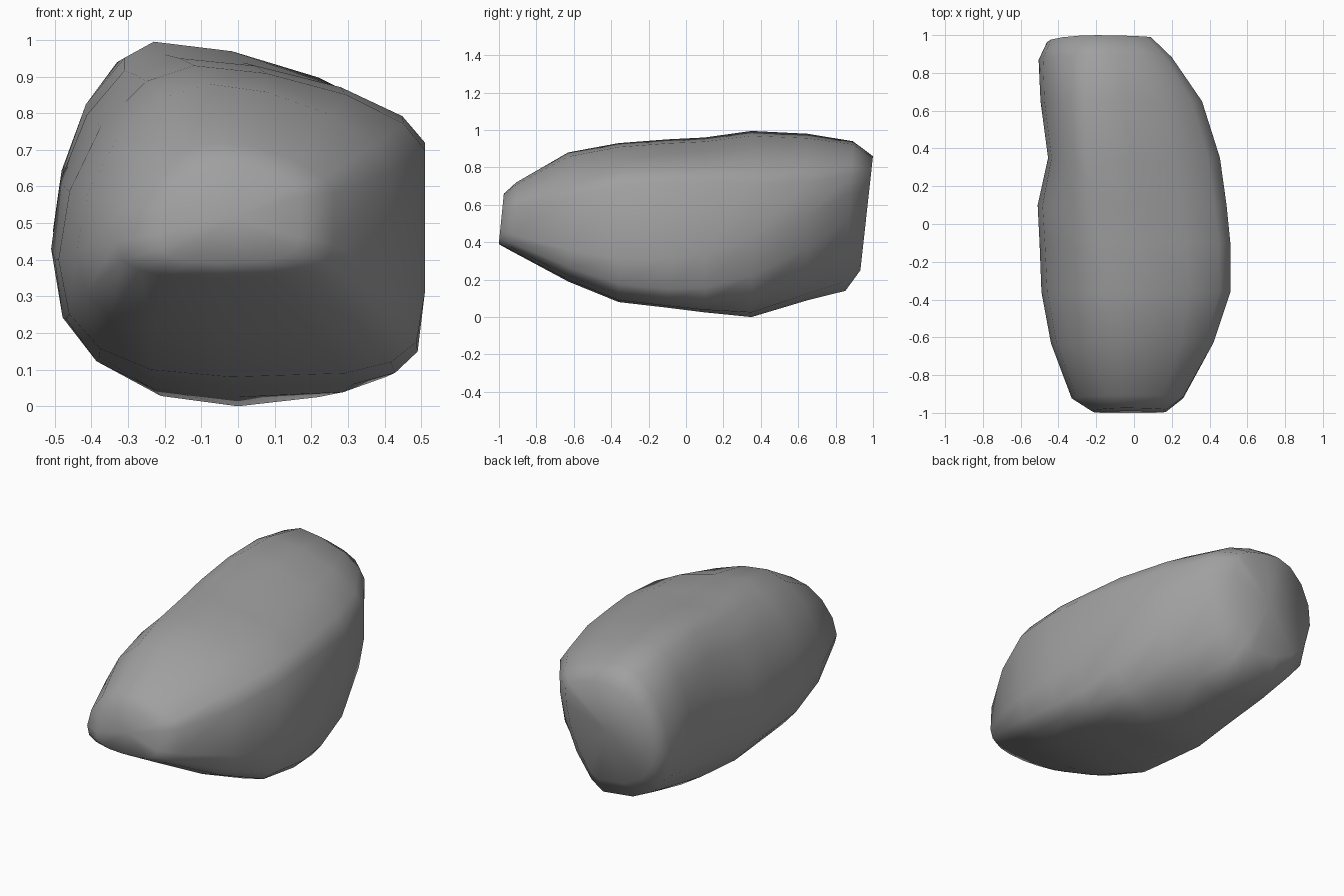
import bpy, bmesh
from math import cos, sin, pi

# Cross-sections from front to back:
# y, lean, left x, right x, bottom z, top z, bottom x, top x, left z,
# right side lower z, right side upper z, lower-left and lower-right squareness
SECTIONS = [
    (-0.99, 0.10, -0.22, 0.17, 0.39, 0.66, -0.05, -0.05, 0.47, 0.46, 0.57, 2.8, 2.6),
    (-0.92, 0.06, -0.33, 0.26, 0.35, 0.72, -0.06, -0.05, 0.45, 0.44, 0.58, 2.8, 2.8),
    (-0.63, 0.00, -0.44, 0.42, 0.19, 0.88, -0.04, -0.08, 0.42, 0.36, 0.64, 2.6, 3.2),
    (-0.36, 0.00, -0.49, 0.51, 0.08, 0.93, -0.02, -0.12, 0.40, 0.31, 0.70, 2.5, 3.6),
    (-0.10, 0.00, -0.50, 0.51, 0.05, 0.95, 0.00, -0.16, 0.40, 0.31, 0.72, 2.5, 4.0),
    (0.10, 0.00, -0.51, 0.49, 0.025, 0.96, 0.00, -0.20, 0.43, 0.34, 0.72, 2.5, 3.6),
    (0.35, 0.00, -0.455, 0.455, 0.00, 0.995, 0.00, -0.23, 0.46, 0.42, 0.71, 2.5, 2.6),
    (0.65, 0.00, -0.495, 0.36, 0.09, 0.98, -0.06, -0.24, 0.48, 0.54, 0.72, 2.4, 2.0),
    (0.87, 0.05, -0.505, 0.20, 0.14, 0.94, -0.06, -0.22, 0.48, 0.66, 0.76, 2.3, 1.5),
    (0.96, 0.11, -0.46, 0.09, 0.25, 0.86, -0.08, -0.20, 0.54, 0.66, 0.76, 2.3, 1.6),
]


def ring_points(y, lean, xl, xr, zb, zt, xb, xt, zl, zlow, zup, nl, nr):
    """Four superellipse quarters plus a straight right side make one outline."""
    quarters = [(xt, zup, xr - xt, zt - zup, 1.65),
                (xt, zl, xl - xt, zt - zl, 1.85),
                (xb, zl, xl - xb, zb - zl, nl),
                (xb, zlow, xr - xb, zb - zlow, nr)]
    for i in range(17):
        a = pi / 2 * (i / 4)
        cx, cz, rx, rz, n = quarters[max(0, (i - 1) // 4)]
        x = cx + rx * abs(cos(a)) ** (2 / n)
        z = cz + rz * abs(sin(a)) ** (2 / n)
        yield x, y + lean * (z - 0.5), z


# Boulder: loft through the sections and close both ends
bm = bmesh.new()
rings = [[bm.verts.new(p) for p in ring_points(*s)] for s in SECTIONS]
for a, b in zip(rings, rings[1:]):
    for i in range(17):
        j = (i + 1) % 17
        bm.faces.new((a[i], a[j], b[j], b[i]))
caps = [bm.faces.new(rings[0]), bm.faces.new(rings[-1])]
bmesh.ops.poke(bm, faces=caps)
bmesh.ops.recalc_face_normals(bm, faces=bm.faces)

mesh = bpy.data.meshes.new("boulder")
bm.to_mesh(mesh)
bm.free()
mesh.shade_smooth()

# Dark grey stone
stone = bpy.data.materials.new("stone")
stone.diffuse_color = (0.35, 0.35, 0.35, 1)
mesh.materials.append(stone)

boulder = bpy.data.objects.new("boulder", mesh)
bpy.context.collection.objects.link(boulder)
